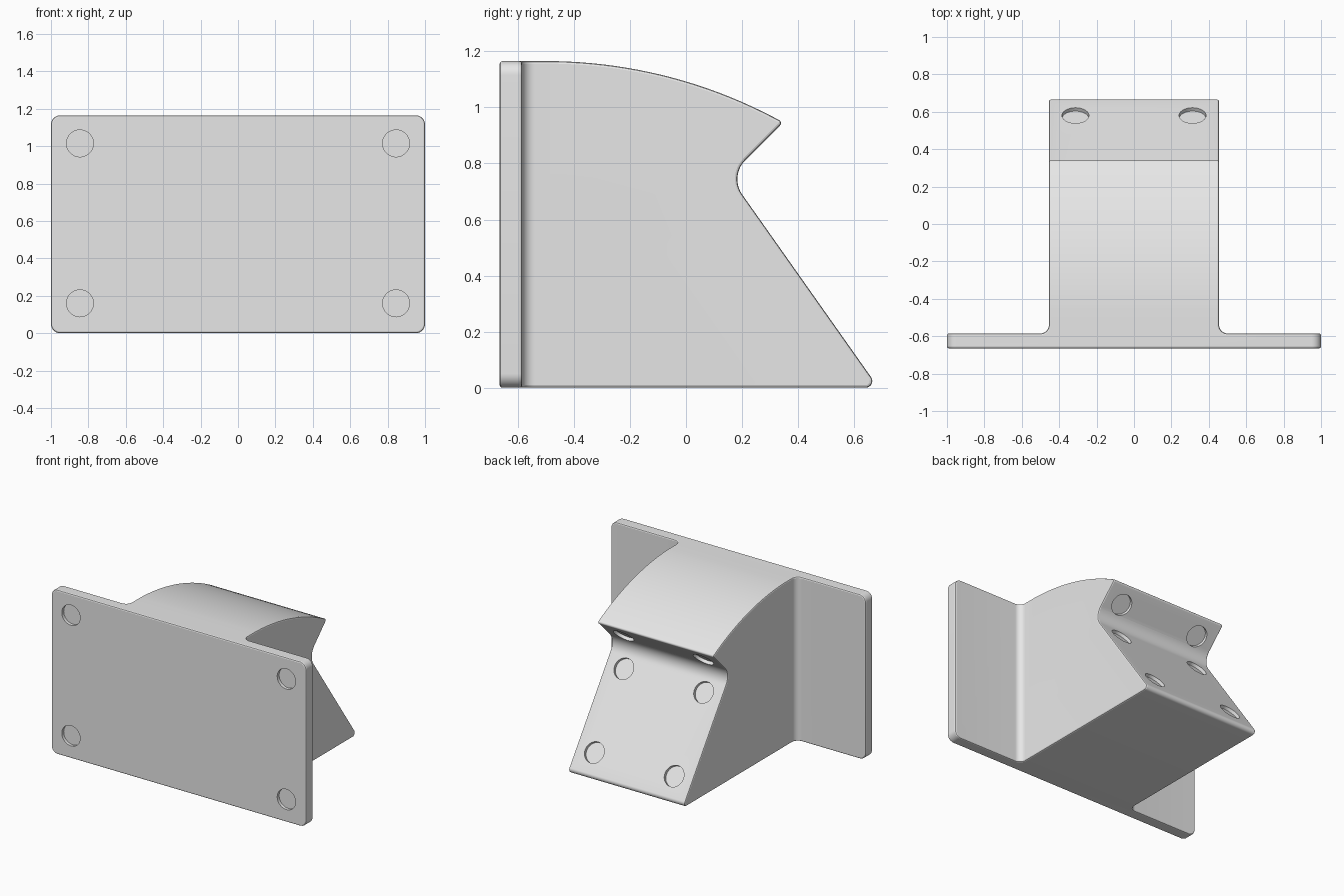
import bpy, bmesh, math
from mathutils import Vector

if "Cube" in bpy.data.objects:
    bpy.data.objects.remove(bpy.data.objects["Cube"])

grey = bpy.data.materials.new("light grey")
grey.diffuse_color = (0.8, 0.8, 0.8, 1)
grey.use_nodes = True
grey.node_tree.nodes["Principled BSDF"].inputs["Base Color"].default_value = grey.diffuse_color


def rounded(corners, steps=10):
    """Turn (a, b, radius) corners into an outline with rounded corners."""
    out = []
    for i, (a, b, r) in enumerate(corners):
        p = Vector((a, b))
        if not r:
            out.append(p)
            continue
        u = (Vector(corners[i - 1][:2]) - p).normalized()
        v = (Vector(corners[(i + 1) % len(corners)][:2]) - p).normalized()
        half = u.angle(v) / 2
        c = p + (u + v).normalized() * r / math.sin(half)
        t = r / math.tan(half)
        s, e = (p + u * t - c).normalized(), (p + v * t - c).normalized()
        out += [c + s.slerp(e, k / steps) * r for k in range(steps + 1)]
    return out


def prism(name, outline, place, lo, hi):
    """Extrude a 2D outline from lo to hi; place maps (a, b, depth) to xyz."""
    bm = bmesh.new()
    face = bm.faces.new([bm.verts.new(place(p.x, p.y, lo)) for p in outline])
    ext = bmesh.ops.extrude_face_region(bm, geom=[face])
    move = Vector(place(0, 0, hi)) - Vector(place(0, 0, lo))
    bmesh.ops.translate(bm, vec=move,
                        verts=[g for g in ext["geom"] if isinstance(g, bmesh.types.BMVert)])
    bmesh.ops.recalc_face_normals(bm, faces=bm.faces)
    me = bpy.data.meshes.new(name)
    bm.to_mesh(me)
    bm.free()
    me.materials.append(grey)
    ob = bpy.data.objects.new(name, me)
    bpy.context.collection.objects.link(ob)
    return ob


def apply(ob, kind, **settings):
    mod = ob.modifiers.new(kind, kind)
    for key, value in settings.items():
        setattr(mod, key, value)
    bpy.context.view_layer.objects.active = ob
    bpy.ops.object.modifier_apply(modifier=mod.name)


def boolean(ob, other, operation):
    apply(ob, "BOOLEAN", operation=operation, solver="EXACT", object=other)
    bpy.data.objects.remove(other)


# Plan shape: wide plate and narrower block, with fillets where they meet
plan = rounded([(-1.2, -0.665, 0), (1.2, -0.665, 0), (1.2, -0.585, 0),
                (0.455, -0.585, 0.045), (0.455, 0.9, 0),
                (-0.455, 0.9, 0), (-0.455, -0.585, 0.045), (-1.2, -0.585, 0)])
bracket = prism("wall_bracket", plan, lambda a, b, d: (a, b, d), -0.2, 1.4)

# Side shape: curved top, notch and sloping back
R = 1.75
top = []
for k in range(21):
    y = -0.5 + 0.82 * k / 20
    top.append((y, 1.1655 - R + math.sqrt(R * R - (y + 0.5) ** 2), 0))
side = rounded([(-0.9, -0.2, 0), (-0.9, 1.3, 0), (-0.5, 1.3, 0)] + top +
               [(0.347, 0.947, 0.012), (0.1545, 0.7545, 0.095),
                (0.687, 0.0, 0.024), (0.3, -0.002, 0), (0.3, -0.2, 0)])
boolean(bracket, prism("side_cutter", side, lambda a, b, d: (d, a, b), -1.4, 1.4), "INTERSECT")

# Front shape: rounded plate outline
front = rounded([(-1, 0, 0.05), (1, 0, 0.05), (1, 1.165, 0.05), (-1, 1.165, 0.05)])
boolean(bracket, prism("front_cutter", front, lambda a, b, d: (a, d, b), -1.1, 1.1), "INTERSECT")

# Softened outer edges
apply(bracket, "BEVEL", width=0.009, segments=2, limit_method="ANGLE",
      angle_limit=math.radians(35), use_clamp_overlap=False)

# Shallow round recesses: (x, y, z, outward normal)
slope, under = Vector((0, 0.817, 0.577)), Vector((0, 0.707, -0.707))
recesses = [(0.845, -0.665, 0.16, Vector((0, -1, 0))),
            (0.845, -0.665, 1.015, Vector((0, -1, 0))),
            (0.313, 0.58, 0.151, slope), (0.313, 0.25, 0.619, slope),
            (0.313, 0.252, 0.852, under)]
for x, y, z, normal in recesses:
    for s in (-1, 1):
        bpy.ops.mesh.primitive_cylinder_add(
            vertices=40, radius=0.072, depth=0.044, location=(s * x, y, z),
            rotation=normal.to_track_quat("Z", "Y").to_euler())
        cutter = bpy.context.object
        cutter.data.materials.append(grey)
        boolean(bracket, cutter, "DIFFERENCE")

# Smooth curves, crisp edges
bpy.ops.object.select_all(action="DESELECT")
bracket.select_set(True)
bpy.context.view_layer.objects.active = bracket
bpy.ops.object.shade_smooth_by_angle(angle=math.radians(20))
